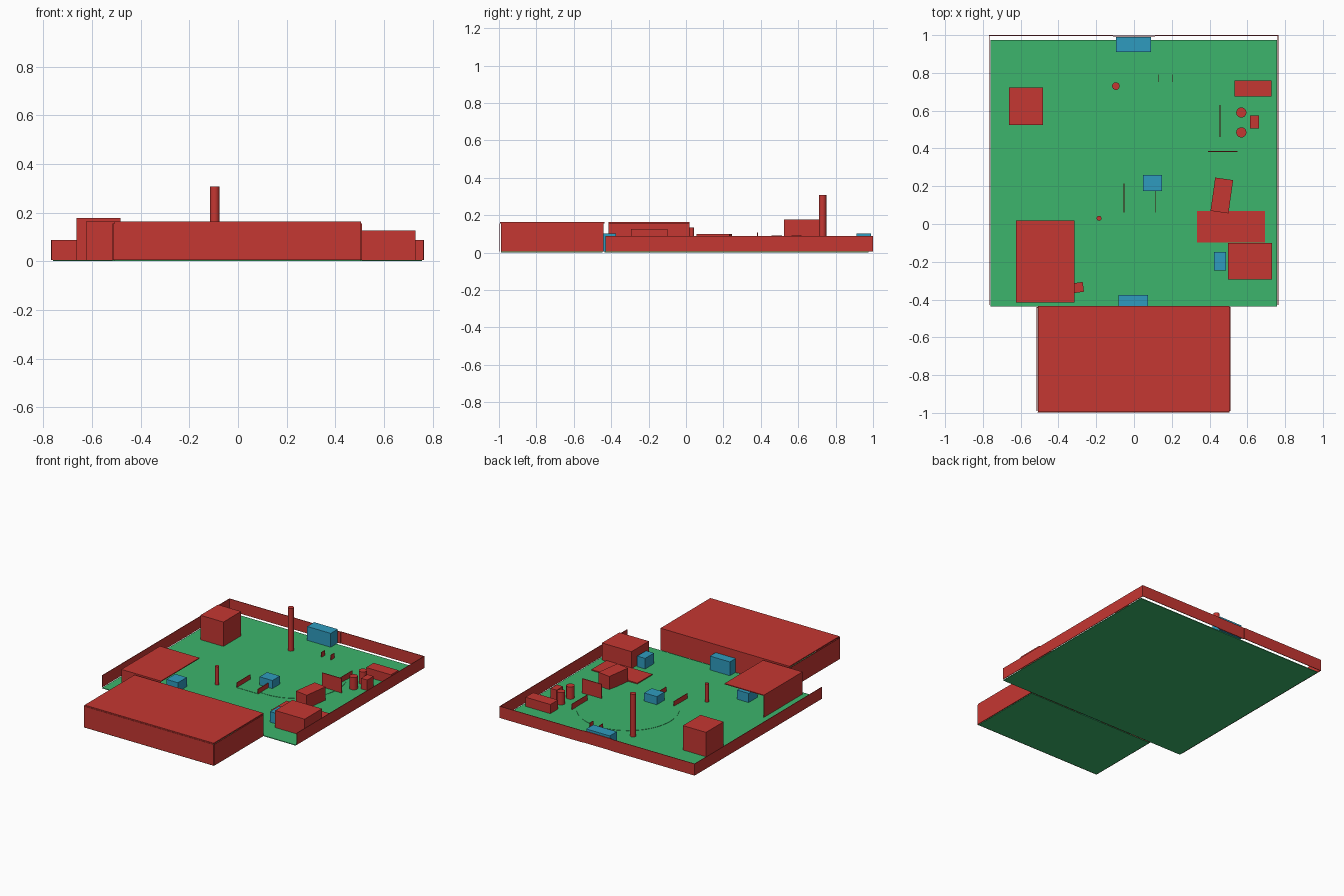
import bpy, math


def material(name, color):
    m = bpy.data.materials.new(name)
    m.diffuse_color = (*color, 1)
    return m


RED = material("red", (0.56, 0.038, 0.032))
GREEN = material("green", (0.045, 0.46, 0.15))
BLUE = material("blue", (0.028, 0.33, 0.52))


def finish(name, mat, rot=0):
    ob = bpy.context.object
    ob.name = name
    ob.rotation_euler.z = math.radians(rot)
    ob.data.materials.append(mat)
    return ob


def box(name, x0, x1, y0, y1, z0, z1, mat=RED, rot=0):
    bpy.ops.mesh.primitive_cube_add(
        size=1, location=((x0 + x1) / 2, (y0 + y1) / 2, (z0 + z1) / 2))
    bpy.context.object.scale = (x1 - x0, y1 - y0, z1 - z0)
    return finish(name, mat, rot)


def cylinder(name, x, y, r, z0, z1, mat=RED, sides=24):
    bpy.ops.mesh.primitive_cylinder_add(
        vertices=sides, radius=r, depth=z1 - z0, location=(x, y, (z0 + z1) / 2))
    ob = finish(name, mat)
    bpy.ops.object.shade_smooth_by_angle()
    return ob


T = 0.004   # thin wall thickness
F = 0.005   # floor top

# Floors
box("yard_floor", -0.76, 0.757, -0.437, 0.975, 0, F, GREEN)
box("building_floor", -0.508, 0.505, -0.99, -0.446, 0, F, GREEN)
cylinder("arena_disc", 0.165, 0.415, 0.332, F, F + 0.002, GREEN, 64)
box("arena_entry", -0.053, 0.115, 0.06, 0.18, F, F + 0.002, GREEN)

# Perimeter walls
for side, x in (("left", -0.766), ("right", 0.762)):
    box(side + "_wall", x - T / 2, x + T / 2, -0.43, 1.0, F, 0.088)
box("back_wall_left", -0.766, -0.11, 1 - T, 1, F, 0.088)
box("back_wall_right", 0.11, 0.764, 1 - T, 1, F, 0.088)
box("back_gate", -0.11, 0.11, 0.992, 0.997, F, 0.088)

# Large building: four walls and a flat roof
for side, x in (("left", -0.513), ("right", 0.508)):
    box("building_wall_" + side, x - T / 2, x + T / 2, -0.99, -0.44, F, 0.155)
for side, y in (("front", -0.996), ("back", -0.442)):
    box("building_wall_" + side, -0.511, 0.506, y - T / 2, y + T / 2, F, 0.155)
box("building_roof", -0.508, 0.505, -0.995, -0.435, 0.155, 0.163)

# Open shelter: roof with two walls
box("shelter_roof", -0.625, -0.315, -0.415, 0.018, 0.157, 0.163)
box("shelter_side_wall", -0.625, -0.621, -0.415, 0.018, F, 0.157)
box("shelter_rear_wall", -0.621, -0.315, -0.415, -0.411, F, 0.157)
box("shelter_crate", -0.318, -0.268, -0.362, -0.31, F, 0.06, rot=8)

# Arena entrance walls and screens
box("entry_wall_left", -0.055, -0.051, 0.06, 0.215, F, 0.04)
box("entry_wall_right", 0.113, 0.117, 0.06, 0.18, F, 0.04)
for side, x in (("left", 0.128), ("right", 0.202)):
    box("exit_wall_" + side, x - T / 2, x + T / 2, 0.752, 0.792, F, 0.04)
box("side_screen", 0.453, 0.457, 0.46, 0.63, F, 0.045)
box("tall_screen", 0.393, 0.547, 0.38, 0.386, F, 0.108)

# Red blocks and posts
box("storage_block", -0.663, -0.482, 0.525, 0.723, F, 0.178)
box("bench_block", 0.533, 0.728, 0.675, 0.76, F, 0.07)
box("small_crate", 0.613, 0.661, 0.505, 0.575, F, 0.08)
box("angled_block", 0.417, 0.513, 0.062, 0.24, F, 0.1, rot=-8)
box("low_platform", 0.333, 0.694, -0.098, 0.07, F, 0.012)
box("side_block", 0.498, 0.73, -0.295, -0.1, F, 0.126)
cylinder("tall_pillar", -0.096, 0.73, 0.02, F, 0.308)
cylinder("short_post", -0.185, 0.03, 0.013, F, 0.135)
for i, y in enumerate((0.485, 0.59)):
    cylinder(f"barrel_{i + 1}", 0.568, y, 0.027, F, 0.092)

# Blue markers
box("gate_marker", -0.095, 0.09, 0.911, 0.99, F, 0.103, BLUE)
box("door_marker", -0.082, 0.075, -0.455, -0.375, F, 0.103, BLUE)
box("arena_marker", 0.047, 0.147, 0.175, 0.26, F, 0.065, BLUE)
box("side_marker", 0.424, 0.486, -0.247, -0.147, F, 0.08, BLUE)
box("shelter_marker", -0.415, -0.325, -0.21, -0.11, F, 0.07, BLUE)
